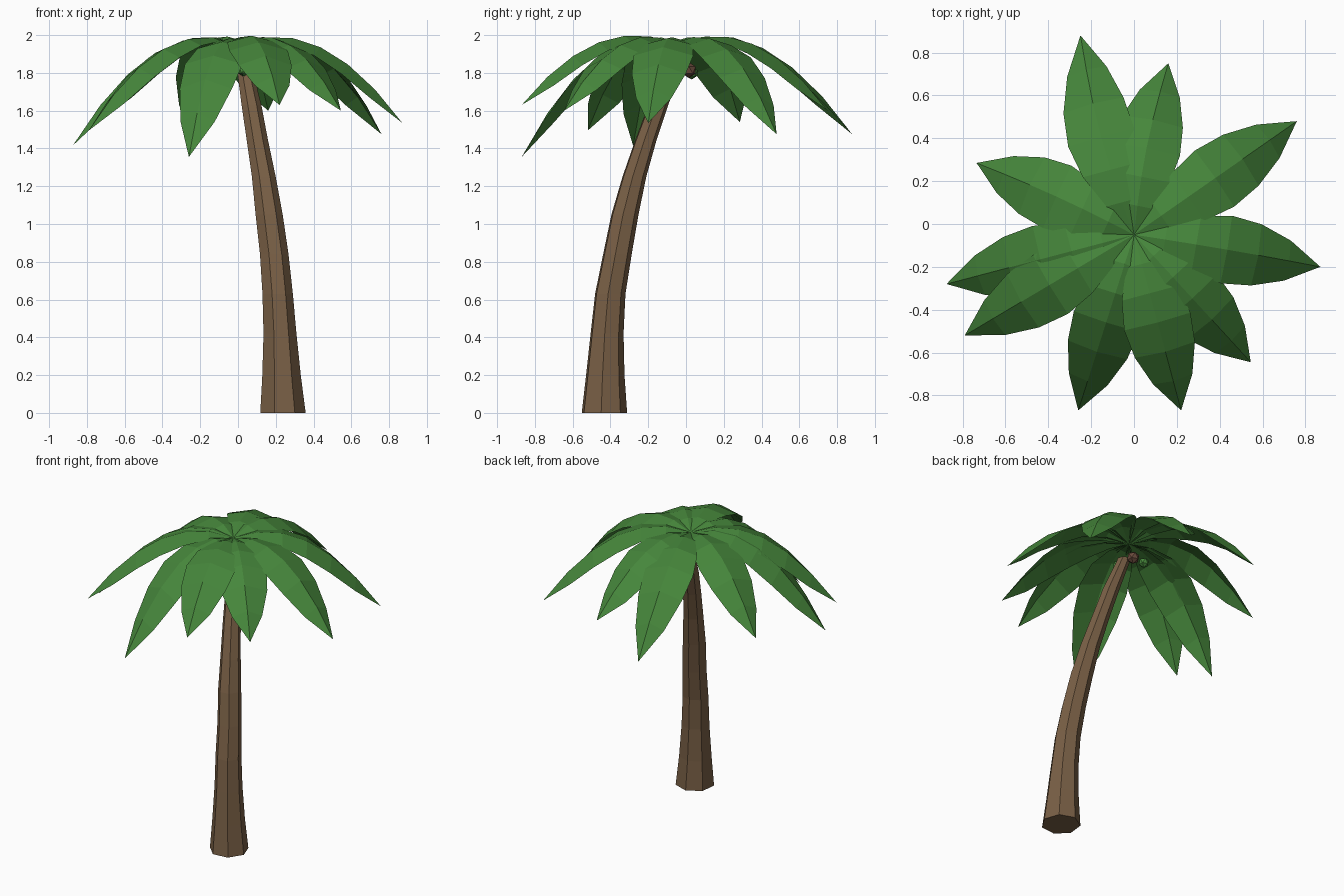
import bpy, bmesh, math
from mathutils import Vector

if "Cube" in bpy.data.objects:
    bpy.data.objects.remove(bpy.data.objects["Cube"])


def material(name, rgb):
    m = bpy.data.materials.new(name)
    m.diffuse_color = (*rgb, 1)
    m.use_nodes = True
    m.node_tree.nodes["Principled BSDF"].inputs["Base Color"].default_value = m.diffuse_color
    return m


BARK = material("bark_brown", (0.19, 0.115, 0.06))
LEAF = material("leaf_green", (0.061, 0.24, 0.044))
NUT = material("nut_brown", (0.14, 0.07, 0.045))


def finish(bm, name, mat):
    bmesh.ops.recalc_face_normals(bm, faces=bm.faces)
    me = bpy.data.meshes.new(name)
    bm.to_mesh(me)
    bm.free()
    me.materials.append(mat)
    ob = bpy.data.objects.new(name, me)
    bpy.context.collection.objects.link(ob)
    return ob


# Trunk: seven-sided tapering tube along a bent path (x, y, z, radius)
PATH = [(0.235, -0.435, 0.0, 0.124), (0.228, -0.43, 0.2, 0.105),
        (0.22, -0.42, 0.42, 0.09), (0.208, -0.403, 0.63, 0.083),
        (0.19, -0.365, 0.84, 0.078), (0.163, -0.325, 1.05, 0.074),
        (0.135, -0.275, 1.25, 0.065), (0.1, -0.212, 1.45, 0.058),
        (0.07, -0.148, 1.63, 0.054), (0.033, -0.06, 1.83, 0.042)]
SIDES = 7
bm = bmesh.new()
rings = []
for x, y, z, r in PATH:
    ring = []
    for k in range(SIDES):
        a = math.radians(-109.4) + k * math.tau / SIDES
        ring.append(bm.verts.new((x + r * math.cos(a), y + r * math.sin(a), z)))
    rings.append(ring)
for lo, hi in zip(rings, rings[1:]):
    for k in range(SIDES):
        n = (k + 1) % SIDES
        bm.faces.new((lo[k], lo[n], hi[n], hi[k]))
bm.faces.new(rings[0][::-1])
bm.faces.new(rings[-1])
finish(bm, "trunk", BARK)

# Fronds: arched ridge with two gently folded halves (tip x, y, z, lift, sideways bow)
CROWN = Vector((0.0, -0.05, 1.95))
TIPS = [(-0.25, 0.88, 1.475, 0.40, 0.03), (0.16, 0.75, 1.60, 0.36, 0.022),
        (0.76, 0.48, 1.475, 0.38, 0), (0.87, -0.20, 1.535, 0.36, 0.005),
        (0.545, -0.645, 1.60, 0.34, 0), (0.22, -0.87, 1.63, 0.37, 0),
        (-0.26, -0.87, 1.355, 0.36, 0), (-0.79, -0.52, 1.495, 0.36, 0),
        (-0.875, -0.28, 1.415, 0.36, 0), (-0.735, 0.285, 1.54, 0.36, -0.012)]
HALF_WIDTH = [0, 0.075, 0.135, 0.16, 0.145, 0.095, 0]
DROOP = [0, 0.02, 0.035, 0.045, 0.05, 0.045, 0]
INWARD = [0, 0, 0, 0.005, 0.01, 0.01, 0]


def frond(index, tip_x, tip_y, tip_z, lift, bow):
    flat = Vector((tip_x, tip_y, 0)) - Vector((CROWN.x, CROWN.y, 0))
    along = flat.normalized()
    side = Vector((-along.y, along.x, 0))
    fall = lift + CROWN.z - tip_z
    bm = bmesh.new()
    rows = []
    last = len(HALF_WIDTH) - 1
    for i, (w, d, inw) in enumerate(zip(HALF_WIDTH, DROOP, INWARD)):
        t = i / last
        ridge = CROWN + flat * t + Vector((0, 0, lift * t - fall * t * t))
        ridge += side * bow * math.sin(math.pi * t)
        mid = bm.verts.new(ridge)
        if i in (0, last):
            rows.append((mid, mid, mid))
        else:
            base = ridge - along * inw - Vector((0, 0, d))
            rows.append((bm.verts.new(base + side * w), mid,
                         bm.verts.new(base - side * w)))
    for a, b in zip(rows, rows[1:]):
        for j in (0, 1):
            loop = list(dict.fromkeys((a[j], b[j], b[j + 1], a[j + 1])))
            bm.faces.new(loop)
    ob = finish(bm, f"frond_{index}", LEAF)
    # keep the top side outward
    if sum(p.normal.z for p in ob.data.polygons) < 0:
        ob.data.flip_normals()


for n, tip in enumerate(TIPS, 1):
    frond(n, *tip)

# Coconuts tucked beneath the crown
for name, pos, r, mat in (("ripe_coconut", (0.02, 0.015, 1.815), 0.042, NUT),
                          ("green_coconut_front", (0.03, -0.12, 1.815), 0.035, LEAF),
                          ("green_coconut_back", (-0.055, 0.03, 1.80), 0.035, LEAF)):
    bm = bmesh.new()
    bmesh.ops.create_icosphere(bm, subdivisions=1, radius=r)
    bmesh.ops.translate(bm, verts=bm.verts, vec=pos)
    finish(bm, name, mat)
